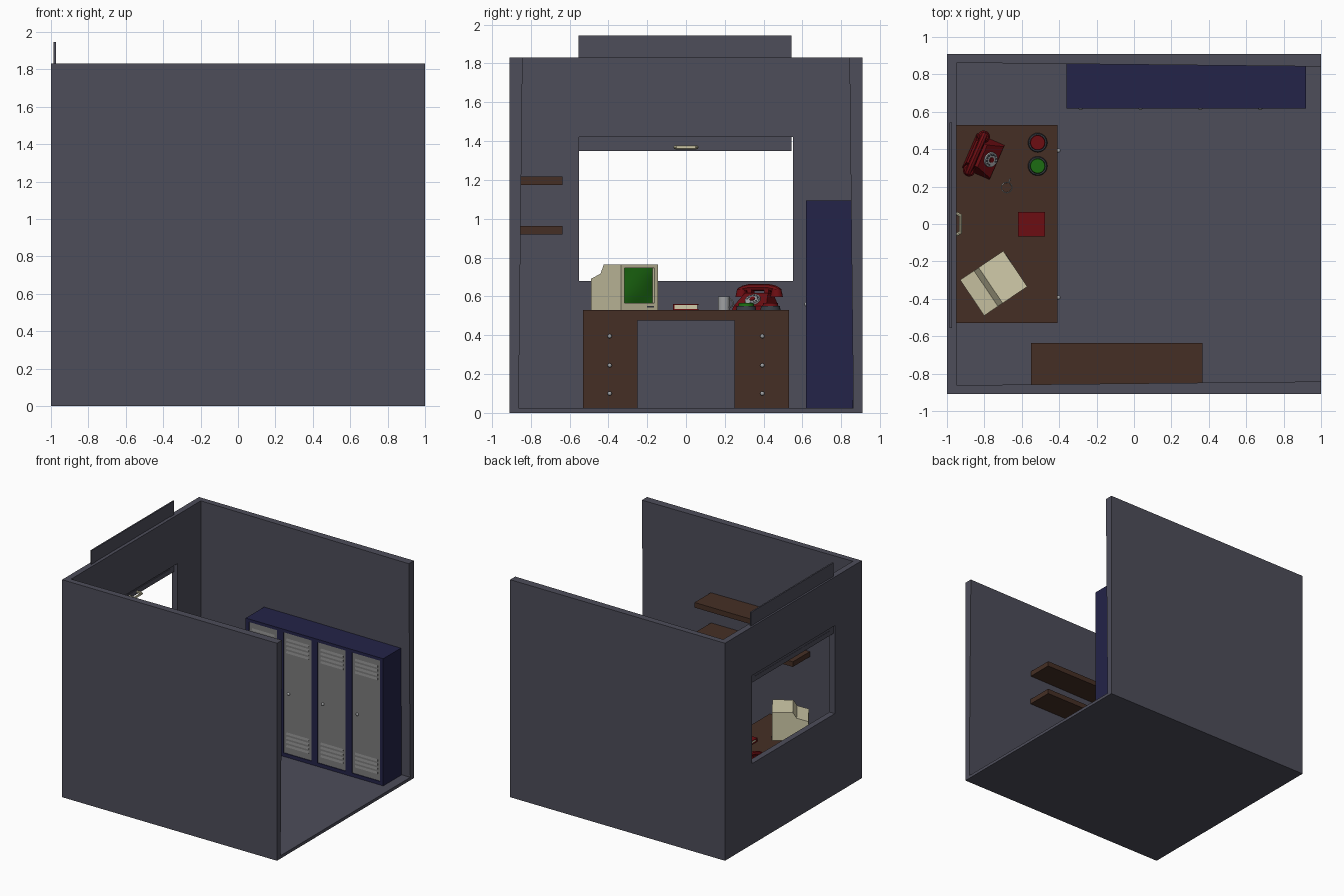
import bpy, bmesh
from math import pi, atan2, cos, sin
from mathutils import Matrix, Vector

if "Cube" in bpy.data.objects:
    bpy.data.objects.remove(bpy.data.objects["Cube"])


def material(name, r, g, b):
    m = bpy.data.materials.new(name)
    m.use_nodes = True
    m.diffuse_color = (r, g, b, 1)
    m.node_tree.nodes["Principled BSDF"].inputs["Base Color"].default_value = (r, g, b, 1)
    return m


WALL = material("slate wall", .075, .075, .102)
WOOD = material("dark wood", .06, .028, .018)
BLUE = material("navy steel", .017, .017, .065)
DOOR = material("grey door", .2, .2, .2)
RED = material("red plastic", .15, .004, .006)
GREEN = material("green glow", .012, .15, .006)
CREAM = material("cream plastic", .64, .6, .4)
METAL = material("light metal", .35, .36, .37)
DARK = material("dark grey", .04, .045, .055)

I = Matrix.Identity(4)
T = Matrix.Translation
smooth = []


def make(name, bm, mat, frame=I):
    bmesh.ops.recalc_face_normals(bm, faces=bm.faces)
    mesh = bpy.data.meshes.new(name)
    bm.to_mesh(mesh)
    bm.free()
    mesh.materials.append(mat)
    ob = bpy.data.objects.new(name, mesh)
    ob.matrix_world = frame
    bpy.context.collection.objects.link(ob)
    return ob


def box(name, x, y, z, mat, frame=I):
    bm = bmesh.new()
    size = [b - a for a, b in (x, y, z)]
    mid = [(a + b) / 2 for a, b in (x, y, z)]
    bmesh.ops.create_cube(bm, size=1, matrix=T(mid) @ Matrix.Diagonal((*size, 1)))
    return make(name, bm, mat, frame)


def loft(name, lower, upper, mat, frame=I):
    """Solid between two matching rings of points."""
    bm = bmesh.new()
    a, b = ([bm.verts.new(p) for p in ring] for ring in (lower, upper))
    bm.faces.new(a)
    bm.faces.new(b)
    for i in range(len(a)):
        j = (i + 1) % len(a)
        bm.faces.new((a[i], a[j], b[j], b[i]))
    return make(name, bm, mat, frame)


def cylinder(name, r1, r2, h, mat, frame, sides=24):
    """Cone or cylinder standing on the local origin."""
    bm = bmesh.new()
    bmesh.ops.create_cone(bm, cap_ends=True, segments=sides, radius1=r1, radius2=r2,
                          depth=h, matrix=T((0, 0, h / 2)))
    ob = make(name, bm, mat, frame)
    smooth.append(ob)
    return ob


def ball(name, r, mat, frame):
    bm = bmesh.new()
    bmesh.ops.create_uvsphere(bm, u_segments=12, v_segments=8, radius=r)
    smooth.append(make(name, bm, mat, frame))


def tube(name, points, r, mat, frame=I):
    curve = bpy.data.curves.new(name, "CURVE")
    curve.dimensions = "3D"
    curve.bevel_depth, curve.bevel_resolution, curve.use_fill_caps = r, 2, True
    line = curve.splines.new("POLY")
    line.points.add(len(points) - 1)
    for p, co in zip(line.points, points):
        p.co = (*co, 1)
    curve.materials.append(mat)
    ob = bpy.data.objects.new(name, curve)
    ob.matrix_world = frame
    bpy.context.collection.objects.link(ob)
    bpy.ops.object.select_all(action="DESELECT")
    ob.select_set(True)
    bpy.context.view_layer.objects.active = ob
    bpy.ops.object.convert(target="MESH")
    smooth.append(bpy.context.object)


# Room: U-shaped walls that thicken a little towards the open side
def wall_ring(end, corner, z):
    half = [(1, .91), (1, end), (-.95, corner)]
    return ([(x, y, z) for x, y in half] + [(x, -y, z) for x, y in reversed(half)]
            + [(-1, -.91, z), (-1, .91, z)])


box("floor", (-1, 1), (-.91, .91), (0, .025), WALL)
walls = loft("walls", wall_ring(.862, .868, .025), wall_ring(.842, .862, 1.83), WALL)
cutter = box("window_cutter", (-1.2, -.8), (-.55, .55), (.68, 1.42), WALL)
cutter.hide_render = True
cut = walls.modifiers.new("window", "BOOLEAN")
cut.operation, cut.object, cut.solver = "DIFFERENCE", cutter, "EXACT"
bpy.context.view_layer.objects.active = walls
bpy.ops.object.modifier_apply(modifier="window")
bpy.data.objects.remove(cutter)

# Raised window shutter with a recessed panel and pull handle
box("shutter_panel", (-.984, -.978), (-.5, .49), (1.39, 1.9), WALL)
for y in ((-.555, -.5), (.49, .543)):
    box("shutter_stile", (-.986, -.974), y, (1.35, 1.945), WALL)
for z in ((1.35, 1.39), (1.9, 1.945)):
    box("shutter_rail", (-.986, -.974), (-.5, .49), z, WALL)
tube("shutter_handle", [(-.975, -.05, 1.368), (-.945, -.055, 1.368), (-.928, -.045, 1.368),
                        (-.928, .045, 1.368), (-.945, .055, 1.368), (-.975, .05, 1.368)], .01, CREAM)

# Wall shelves
for z in (.92, 1.175):
    box("shelf", (-.55, .365), (-.862, -.635), (z, z + .043), WOOD)

# Desk with two drawer pedestals
box("desk_top", (-.95, -.41), (-.53, .53), (.475, .53), WOOD)
for s in (-1, 1):
    box("desk_pedestal", (-.95, -.41), sorted((s * .25, s * .53)), (.025, .475), WOOD)
    for z in (.1, .245, .395):
        ball("drawer_knob", .011, METAL, T((-.403, s * .393, z)))

# Locker bank: body, face frame, four louvred doors
box("locker_body", (-.36, .92), (.632, .86), (.025, 1.095), BLUE)
for z in ((.025, .055), (1.07, 1.095)):
    box("locker_rail", (-.36, .92), (.617, .632), z, BLUE)
edges = [-.36] + [.32 * i - .2 + s * .13 for i in range(4) for s in (-1, 1)] + [.92]
for left, right in zip(edges[::2], edges[1::2]):
    box("locker_stile", (left, right), (.617, .632), (.055, 1.07), BLUE)
for i in range(4):
    x = .32 * i - .2
    box("locker_door", (x - .13, x + .13), (.623, .632), (.055, 1.07), DOOR)
    ball("locker_knob", .012, METAL, T((x - .085, .621, .56)))
    for base in (.11, .9):
        for k in range(4):
            z = base + .035 * k
            loft("locker_louvre", [(x - .105, y, h) for y, h in ((.624, z), (.617, z), (.624, z + .02))],
                 [(x + .105, y, h) for y, h in ((.624, z), (.617, z), (.624, z + .02))], DOOR)

# Computer terminal, turned towards the seat; local x points at the screen side
F = T((-.75, -.317, .53)) @ Matrix.Rotation(atan2(.155, .23), 4, "Z")
side = [(-.139, 0), (.118, 0), (.118, .235), (-.02, .235), (-.05, .187), (-.139, .16)]
loft("terminal_body", [(x, -.115, z) for x, z in side], [(x, .115, z) for x, z in side], CREAM, F)
for y in ((-.115, -.094), (.094, .115)):
    box("screen_bezel_side", (.118, .139), y, (0, .235), CREAM, F)
for z in ((0, .035), (.217, .235)):
    box("screen_bezel_bar", (.118, .139), (-.094, .094), z, CREAM, F)
box("disk_slot", (.139, .141), (.045, .09), (.014, .02), DARK, F)
bm = bmesh.new()
bmesh.ops.create_grid(bm, x_segments=10, y_segments=10, size=1)
for v in bm.verts:
    a, b = v.co.x, v.co.y
    v.co = (.12 + .014 * (1 - a * a) * (1 - b * b), a * .094, .126 + b * .091)
smooth.append(make("screen", bm, GREEN, F))

# Dial telephone; local x points at the dial side
F = T((-.815, .365, .53)) @ Matrix.Rotation(atan2(-.4, .92), 4, "Z")
side = [(-.07, 0), (.09, 0), (.09, .02), (.005, .088), (-.06, .088)]
loft("phone_base", [(x, -.1 + .4 * z, z) for x, z in side],
     [(x, .1 - .4 * z, z) for x, z in side], RED, F)
dial = F @ T((.052, 0, .05)) @ Matrix.Rotation(atan2(.068, .085), 4, "Y")
cylinder("phone_dial", .042, .04, .009, METAL, dial)
cylinder("dial_hub", .016, .014, .013, RED, dial, 16)
for k in range(10):
    a = 2 * pi * k / 12
    cylinder("dial_hole", .0065, .0065, .0015, DARK,
             dial @ T((.029 * cos(a), .029 * sin(a), .0085)), 10)
for s in (-1, 1):
    box("handset_cradle", (-.05, -.01), sorted((s * .035, s * .06)), (.08, .105), RED, F)
    cylinder("handset_cup", .033, .024, .042, RED, F @ T((-.03, s * .098, .066)))
tube("handset_grip", [(-.03, .11 * t, .117 - .02 * t ** 4)
                      for t in (-1, -.8, -.5, 0, .5, .8, 1)], .018, RED, F)

# Push buttons
for mat, y in ((RED, .435), (GREEN, .31)):
    cylinder("button_base", .052, .048, .02, DARK, T((-.515, y, .53)))
    cylinder("button_cap", .041, .038, .018, mat, T((-.515, y, .548)))

# Mug: open lathe with drink inside
spot = T((-.68, .195, .53))
bm = bmesh.new()
profile = [(0, 0), (.03, 0), (.031, .07), (.026, .07), (.025, .006), (0, .006)]
ring = [bm.verts.new((r, 0, z)) for r, z in profile]
outline = [bm.edges.new(pair) for pair in zip(ring, ring[1:])]
bmesh.ops.spin(bm, geom=ring + outline, cent=(0, 0, 0), axis=(0, 0, 1), angle=2 * pi, steps=24)
bmesh.ops.remove_doubles(bm, verts=bm.verts, dist=.0001)
smooth.append(make("mug", bm, METAL, spot))
cylinder("mug_drink", .0255, .0255, .05, WOOD, spot @ T((0, 0, .005)))
tube("mug_handle", [(.028 + .022 * sin(pi * k / 8), 0, .035 + .022 * cos(pi * k / 8))
                    for k in range(9)], .004, METAL, spot @ Matrix.Rotation(1.2, 4, "Z"))

# Book
box("book_pages", (-.613, -.482), (-.058, .058), (.534, .555), CREAM)
for z in (.53, .555):
    box("book_cover", (-.62, -.475), (-.063, .065), (z, z + .005), RED)
box("book_spine", (-.62, -.475), (-.067, -.058), (.53, .56), RED)

# Smooth the rounded parts, keeping their crisp edges
bpy.ops.object.select_all(action="DESELECT")
for ob in smooth:
    ob.select_set(True)
bpy.context.view_layer.objects.active = smooth[0]
bpy.ops.object.shade_smooth_by_angle(angle=.7)
